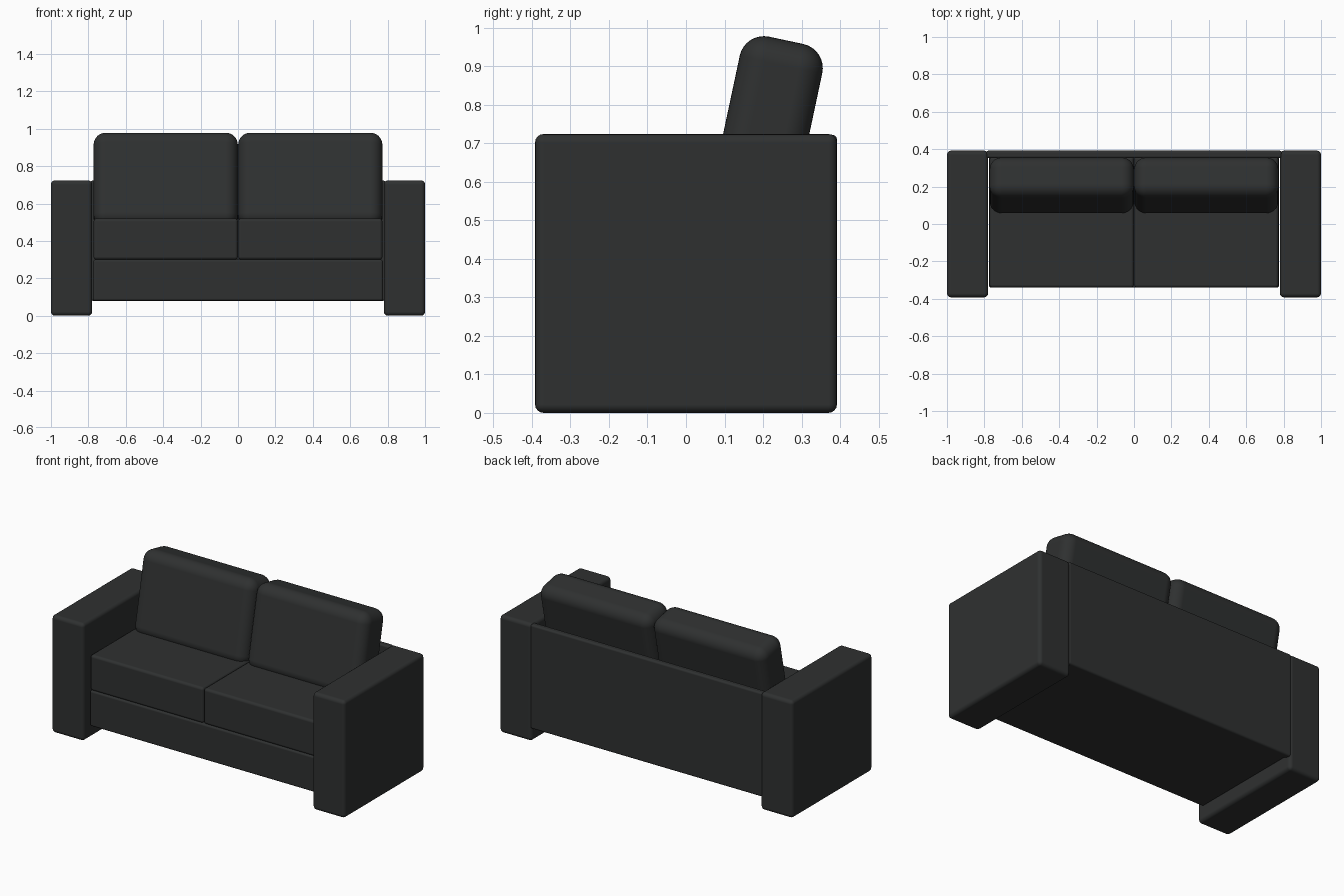
import bpy, bmesh, math
from mathutils import Matrix

if "Cube" in bpy.data.objects:
    bpy.data.objects.remove(bpy.data.objects["Cube"])

fabric = bpy.data.materials.new("dark_fabric")
fabric.diffuse_color = (0.028, 0.030, 0.030, 1)
fabric.use_nodes = True
fabric.node_tree.nodes["Principled BSDF"].inputs["Base Color"].default_value = fabric.diffuse_color


def rounded_box(name, x, y, z, radius, segments=4, tilt=0.0):
    """Box spanning the x, y, z ranges with rounded edges, tilted about its centre."""
    spans = (x, y, z)
    size = [b - a for a, b in spans]
    centre = [(a + b) / 2 for a, b in spans]
    bm = bmesh.new()
    bmesh.ops.create_cube(bm, size=1, matrix=Matrix.Diagonal((*size, 1)))
    mesh = bpy.data.meshes.new(name)
    bm.to_mesh(mesh)
    bm.free()
    mesh.shade_smooth()
    mesh.materials.append(fabric)
    obj = bpy.data.objects.new(name, mesh)
    bpy.context.collection.objects.link(obj)
    obj.location = centre
    obj.rotation_euler.x = tilt
    bevel = obj.modifiers.new("rounded_edges", 'BEVEL')
    bevel.width = radius
    bevel.segments = segments
    bevel.limit_method = 'NONE'
    bevel.harden_normals = True
    return obj


# Base and back panel between the arms
rounded_box("base", (-0.775, 0.775), (-0.34, 0.391), (0.08, 0.30), 0.012)
rounded_box("back_panel", (-0.79, 0.79), (0.352, 0.392), (0.08, 0.722), 0.012)

# Arms and cushions, one set per side
for side, s in (("left", -1), ("right", 1)):
    def span(a, b):
        return tuple(sorted((s * a, s * b)))

    rounded_box(side + "_arm", span(0.78, 1.0), (-0.392, 0.392), (0, 0.724), 0.022)
    rounded_box(side + "_seat_cushion", span(0.001, 0.772), (-0.34, 0.36),
                (0.30, 0.52), 0.016)
    # Back cushion leans backwards
    rounded_box(side + "_back_cushion", span(0.001, 0.772), (0.0975, 0.3165),
                (0.463, 0.973), 0.064, 8, -math.radians(12))
